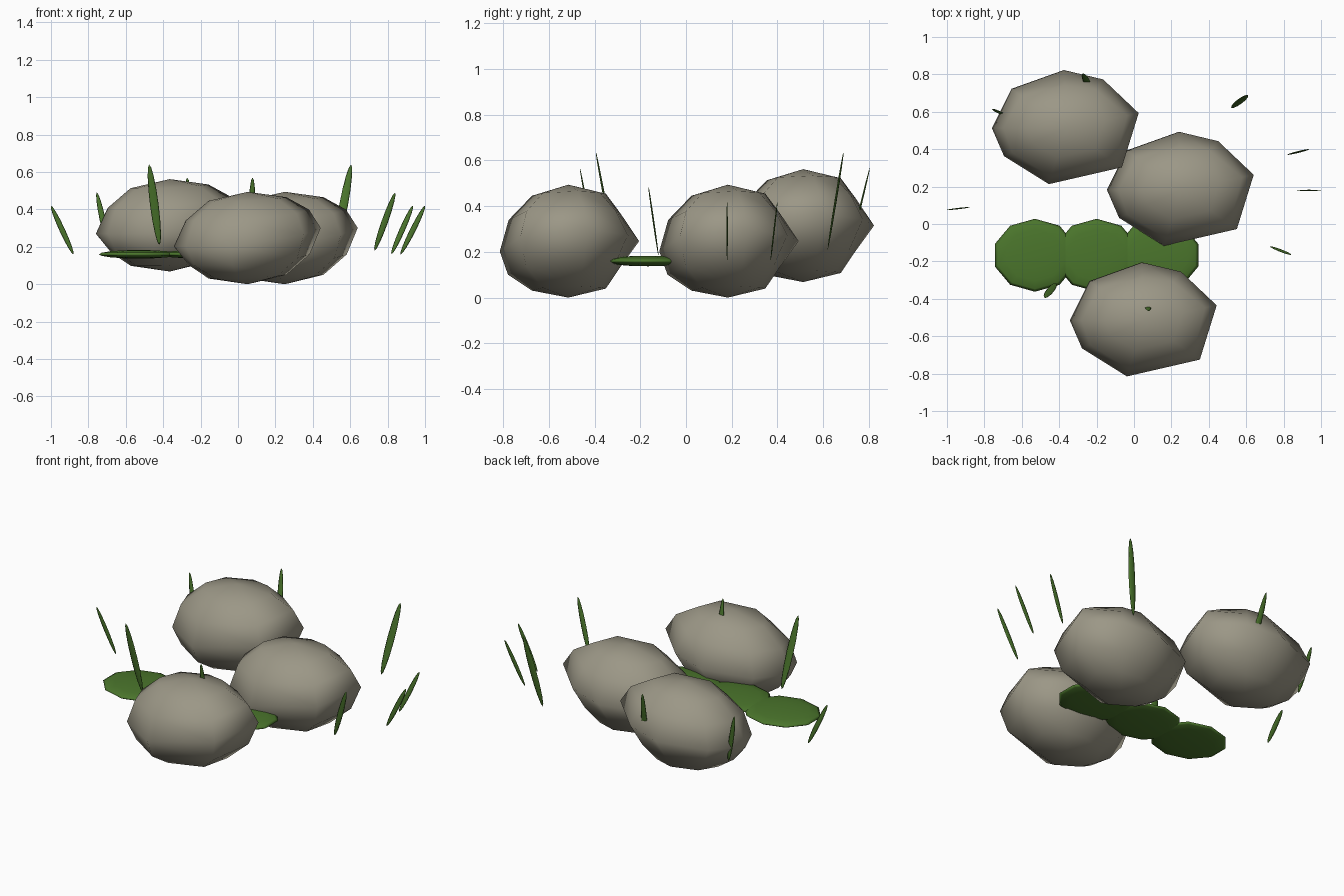
import bpy, bmesh, math
from mathutils import Vector, Matrix

if "Cube" in bpy.data.objects:
    bpy.data.objects.remove(bpy.data.objects["Cube"], do_unlink=True)


def material(name, rgb):
    m = bpy.data.materials.new(name)
    m.use_nodes = True
    m.diffuse_color = (*rgb, 1)
    m.node_tree.nodes["Principled BSDF"].inputs["Base Color"].default_value = (*rgb, 1)
    return m


stone = material("warm grey stone", (0.33, 0.31, 0.24))
green = material("moss green", (0.07, 0.18, 0.025))


def finish(name, bm, mat):
    bmesh.ops.recalc_face_normals(bm, faces=bm.faces)
    mesh = bpy.data.meshes.new(name)
    bm.to_mesh(mesh)
    bm.free()
    mesh.materials.append(mat)
    mesh.polygons.foreach_set("use_smooth", [True] * len(mesh.polygons))
    obj = bpy.data.objects.new(name, mesh)
    bpy.context.collection.objects.link(obj)
    return obj


# Boulder columns: equator x, y, z, then size of the upper and lower shoulder
COLUMNS = [
    (0.39, 0.08, 0.06, 0.84, 0.85), (0.20, 0.26, 0.03, 0.79, 0.78),
    (-0.01, 0.31, 0.00, 0.74, 0.72), (-0.29, 0.21, -0.02, 0.82, 0.78),
    (-0.395, 0.00, -0.05, 0.84, 0.79), (-0.33, -0.15, -0.05, 0.87, 0.86),
    (-0.09, -0.30, -0.05, 0.87, 0.88), (0.30, -0.21, 0.02, 0.87, 0.88),
]
HALF = 0.247


def boulder(name, location):
    bm = bmesh.new()
    rings = []
    for level in (2, 1, 0, -1, -2):
        ring = []
        for x, y, z, up, low in COLUMNS:
            size = {2: 0.53, 1: up, 0: 1, -1: low, -2: 0.53}[level]
            height = math.sin(level * math.pi / 6) * HALF * 0.97
            lift = z * (1 - abs(level) * 0.4)
            ring.append(bm.verts.new((x * size, y * size, height + lift * 0.9)))
        rings.append(ring)
    n = len(COLUMNS)
    for a, b in zip(rings, rings[1:]):
        for i in range(n):
            j = (i + 1) % n
            bm.faces.new((a[i], b[i], b[j]))
            bm.faces.new((a[i], b[j], a[j]))
    for ring, z in ((rings[0], HALF), (rings[-1], -HALF)):
        pole = bm.verts.new((0, 0, z))
        for i in range(n):
            bm.faces.new((ring[i], ring[(i + 1) % n], pole))
    finish(name, bm, stone).location = location


boulder("back_boulder", (-0.365, 0.513, 0.315))
boulder("middle_boulder", (0.25, 0.183, HALF))
boulder("front_boulder", (0.052, -0.515, HALF))

# Flat moss pads in a row
for i, (x, y) in enumerate(((-0.53, -0.167), (-0.2, -0.167), (0.13, -0.167))):
    bm = bmesh.new()
    bmesh.ops.create_uvsphere(bm, u_segments=10, v_segments=8, radius=1)
    bmesh.ops.scale(bm, vec=(0.225, 0.195, 0.023), verts=bm.verts)
    finish(f"moss_pad_{i + 1}", bm, green).location = (x, y, 0.16)


# Slim blades of grass, thin from front to back
def blade(name, base, tip):
    base, tip = Vector(base), Vector(tip)
    length = (tip - base).length
    up = (tip - base).normalized()
    side = Vector((1, 0, 0))
    side = (side - up * side.dot(up)).normalized()
    turn = Matrix((side, up.cross(side), up)).transposed().to_4x4()
    bm = bmesh.new()
    bmesh.ops.create_uvsphere(bm, u_segments=8, v_segments=8, radius=1)
    bmesh.ops.scale(bm, vec=(length * 0.052, length * 0.011, length / 2), verts=bm.verts)
    bm.transform(Matrix.Translation((base + tip) / 2) @ turn)
    finish(name, bm, green)


BLADES = [
    ((-0.88, 0.09, 0.16), (-1.0, 0.075, 0.42)),
    ((-0.42, -0.315, 0.21), (-0.475, -0.395, 0.64)),
    ((-0.69, 0.58, 0.19), (-0.755, 0.615, 0.49)),
    ((-0.235, 0.72, 0.22), (-0.272, 0.805, 0.57)),
    ((0.07, -0.40, 0.22), (0.078, -0.465, 0.57)),
    ((0.525, 0.62, 0.21), (0.605, 0.69, 0.64)),
    ((0.73, -0.12, 0.18), (0.84, -0.165, 0.49)),
    ((0.82, 0.37, 0.16), (0.935, 0.4, 0.42)),
    ((0.87, 0.18, 0.16), (1.0, 0.18, 0.42)),
]
for i, (base, tip) in enumerate(BLADES):
    blade(f"grass_blade_{i + 1}", base, tip)
